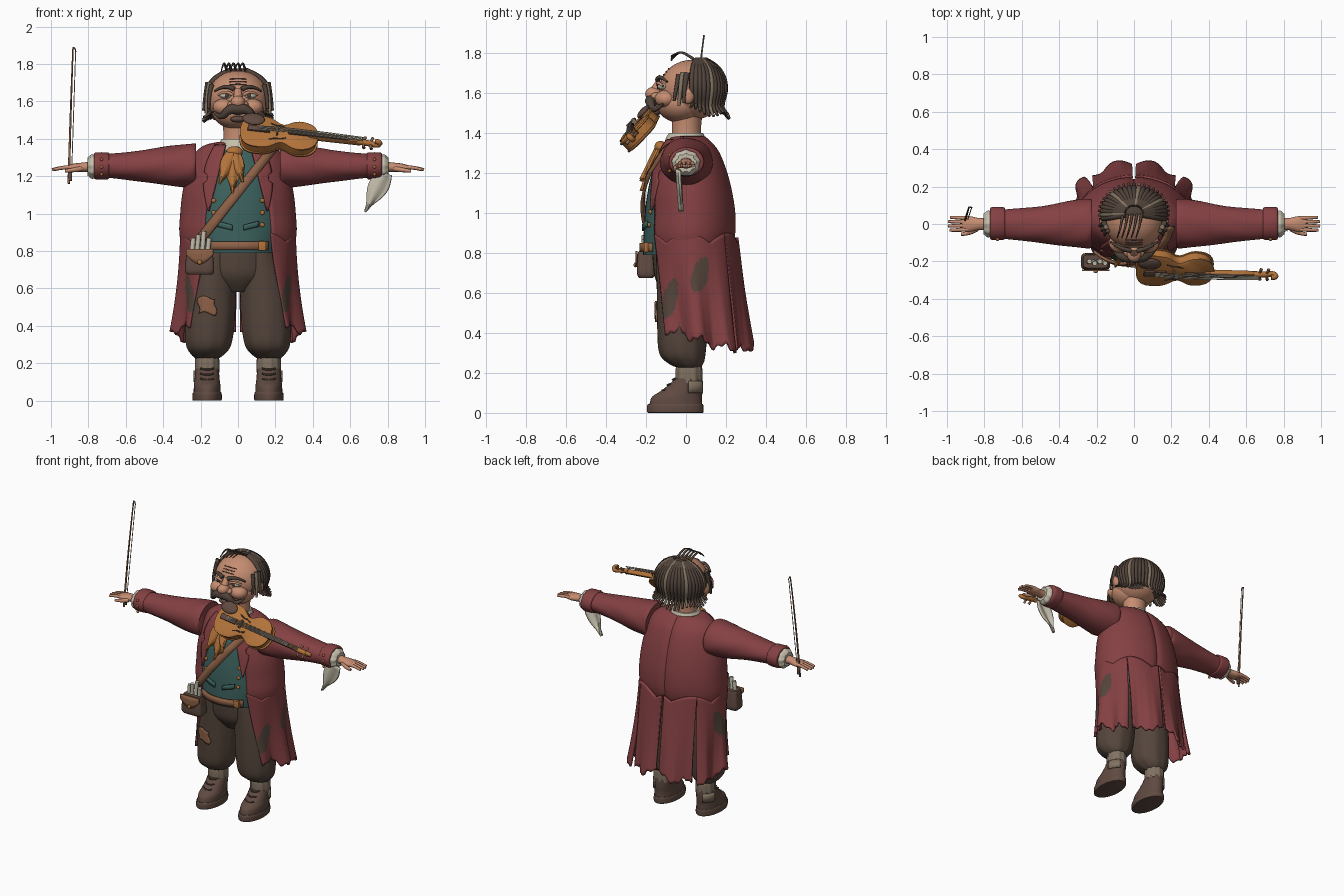
import bpy, bmesh
from math import sin, cos, pi, sqrt, exp
from mathutils import Vector, Matrix
if "Cube" in bpy.data.objects:
    bpy.data.objects.remove(bpy.data.objects["Cube"])

def paint(name, *rgb):
    m = bpy.data.materials.new(name)
    m.use_nodes = True
    m.diffuse_color = (*rgb, 1)
    m.node_tree.nodes["Principled BSDF"].inputs["Base Color"].default_value = (*rgb, 1)
    return m
RED, BROWN = paint("coat red", .235, .052, .056), paint("trouser brown", .09, .06, .045)
SKIN, HAIR = paint("skin", .56, .265, .165), paint("dark hair", .08, .055, .042)
BOOT, LEATHER = paint("boot brown", .115, .068, .053), paint("leather tan", .27, .12, .063)
TEAL, GOLD = paint("waistcoat teal", .045, .12, .11), paint("varnish gold", .44, .17, .042)
CREAM, GREY = paint("linen cream", .56, .52, .41), paint("wool grey", .22, .17, .12)

def add(name, data, mat):
    ob = bpy.data.objects.new(name, data)
    bpy.context.collection.objects.link(ob)
    data.materials.append(mat)
    return ob

def finish(bm, name, mat):
    bmesh.ops.recalc_face_normals(bm, faces=bm.faces)
    me = bpy.data.meshes.new(name)
    bm.to_mesh(me)
    bm.free()
    return add(name, me, mat)

def refine(rows, k=4):
    out = []
    for i in range(len(rows) - 1):
        p = [rows[max(0, min(len(rows) - 1, i + d))] for d in (-1, 0, 1, 2)]
        for t in (j / k for j in range(k)):
            out.append([b + .5 * t * (c - a + t * (2*a - 5*b + 4*c - d + t * (3*(b - c) + d - a))) for a, b, c, d in zip(*p)])
    return out + [list(rows[-1])]

def grid(rings, closed):
    bm = bmesh.new()
    vs = [[bm.verts.new(c) for c in r] for r in rings]
    for p, q in zip(vs, vs[1:]):
        for j in range(0 if closed else 1, len(p)):
            bm.faces.new((p[j-1], p[j], q[j], q[j-1]))
    if closed:
        bm.faces.new(vs[0])
        bm.faces.new(vs[-1])
    return bm

# rows: height, centre, half width, front y, back y
def loft(name, rows, mat, s=1, lying=False, fold=lambda a, t: 1, n=40):
    rows, rings = refine(rows), []
    for i, (z, c, rx, yf, yb) in enumerate(rows):
        polar = [(a, fold(a, i / (len(rows) - 1))) for a in (2 * pi * j / n for j in range(n))]
        ring = [(c + rx * sin(a) * f, (yf + yb) / 2 - (yb - yf) / 2 * cos(a) * f) for a, f in polar]
        rings.append([(s * z, y, x) if lying else (s * x, y, z) for x, y in ring])
    return finish(grid(rings, True), name, mat)

def sheet(name, fn, nu, nv, mat, thick=.012):
    ob = finish(grid([[fn(i / nu, j / nv) for j in range(nv + 1)] for i in range(nu + 1)], False), name, mat)
    mod = ob.modifiers.new("thickness", "SOLIDIFY")
    mod.thickness, mod.offset = thick, 0
    return ob

def ball(name, loc, size, mat):
    bm = bmesh.new()
    place = Matrix.LocRotScale(Vector(loc), None, Vector(size))
    bmesh.ops.create_uvsphere(bm, u_segments=28, v_segments=18, radius=1, matrix=place)
    return finish(bm, name, mat)

def box(name, loc, size, mat):
    bm = bmesh.new()
    bmesh.ops.create_cube(bm, size=1, matrix=Matrix.LocRotScale(Vector(loc), None, Vector(size)))
    bmesh.ops.bevel(bm, geom=bm.edges[:], offset=.003, segments=2, affect='EDGES', profile=.5)
    return finish(bm, name, mat)

def tube(name, pts, r0, r1, mat):
    cu = bpy.data.curves.new(name, 'CURVE')
    cu.dimensions, cu.bevel_depth, cu.bevel_resolution, cu.use_fill_caps, cu.resolution_u = '3D', 1, 2, True, 5
    sp = cu.splines.new('NURBS')
    sp.points.add(len(pts) - 1)
    for i, p in enumerate(pts):
        sp.points[i].co, sp.points[i].radius = (*p, 1), r0 + (r1 - r0) * i / (len(pts) - 1)
    sp.use_endpoint_u, sp.order_u = True, min(3, len(pts))
    return add(name, cu, mat)

def leaf(name, p0, p1, w, mat):
    p0, p1 = Vector(p0), Vector(p1)
    side = (p1 - p0).cross(Vector((0, 1, 0))).normalized()
    def fn(u, v):
        half = w * (.35 + .65 * sin(pi * min(1, .15 + u))) * (1 - u ** 4)
        return p0.lerp(p1, u) + side * (2*v - 1) * half + Vector((0, .008 * cos(7 * v), 0))
    return sheet(name, fn, 12, 10, mat)

def front_y(rows, x, z):
    a, b = next(((a, b) for a, b in zip(rows, rows[1:]) if b[0] <= z <= a[0]), (rows[0], rows[0]))
    t = (a[0] - z) / ((a[0] - b[0]) or 1)
    _, _, rx, yf, yb = [p + (q - p) * t for p, q in zip(a, b)]
    return (yf + yb) / 2 - (yb - yf) / 2 * sqrt(max(0, 1 - (x / rx) ** 2))

# torso: waistcoat and open coat
VEST = [(1.38, 0, .09, -.07, .08), (1.3, 0, .17, -.115, .12), (1.2, 0, .22, -.17, .14),
        (1.05, 0, .24, -.2, .18), (.92, 0, .25, -.21, .18), (.79, 0, .22, -.215, .17)]
COAT = refine([(1.375, 0, .1, -.07, .09), (1.355, 0, .18, -.095, .115), (1.3, 0, .235, -.125, .16), (1.2, 0, .268, -.16, .2),
               (1.1, 0, .29, -.18, .225), (1, 0, .3, -.185, .24), (.9, 0, .305, -.19, .24), (.82, 0, .29, -.17, .22)])
LEG = [(.82, .11, .1, -.15, .13), (.6, .138, .127, -.145, .12), (.42, .15, .132, -.142, .11),
       (.3, .157, .12, -.132, .1), (.25, .162, .09, -.09, .09), (.225, .165, .06, -.04, .07)]

def coat_point(u, v):
    z, _, rx, yf, yb = COAT[round(v * (len(COAT) - 1))]
    gap = .48 + .16 * v
    a = gap + (2 * pi - 2 * gap) * u
    return rx * sin(a), (yf + yb) / 2 - (yb - yf) / 2 * cos(a) - .012 * exp(-300 * (a - pi) ** 2), z

def outer_y(x, z):
    return min(front_y(COAT, x, z), front_y(VEST, x, z))
loft("waistcoat", VEST, TEAL)
sheet("coat_body", coat_point, 64, len(COAT) - 1, RED, .018)

# coat skirts: ruffled panels with torn hems and worn patches
def skirt(name, s, a0, a1, open0, open1):
    def fn(u, v):
        a = a0 + (a1 - a0) * u + v * (open0 * (1 - u) - open1 * u)
        top = .85 + .05 * abs(sin(3.2 * a))
        hem = .365 - .05 * cos(1.8 * (a - 2.4)) + .018 * sin(13 * a) + .009 * sin(37 * a)
        f = 1 + .075 * v ** 1.5 * cos(9 * a - .75)
        rx, yc, ry = .302 + .032 * v * v, .03 + .05 * v, .224 + .018 * v
        return s * rx * f * sin(a), yc - ry * f * cos(a), top + (hem - top) * v
    ob = sheet(name, fn, 52, 30, RED, .016)
    ob.data.materials.append(BROWN)
    for p in ob.data.polygons:
        for y, z, w, h in ((.07, .69, .04, .09), (-.075, .57, .035, .1)):
            off = p.center.z - z
            if ((p.center.y - y - .2 * off) / w) ** 2 + (off / h) ** 2 < 1 and abs(p.center.x) > .2:
                p.material_index = 1

for s, side in ((1, "left_"), (-1, "right_")):
    skirt(side + "side_skirt", s, .61, 2.34, .2, .05)
    skirt(side + "back_skirt", s, 2.34, 3.12, .05, .02)
    # sleeves, cuffs and hands
    loft(side + "sleeve", [(.225, 1.257, .115, -.12, .13), (.25, 1.257, .118, -.13, .135), (.36, 1.255, .107, -.12, .12),
                           (.5, 1.255, .086, -.1, .095), (.65, 1.255, .068, -.085, .08), (.74, 1.255, .062, -.075, .075)],
         RED, s, True, lambda a, t: 1 + .015 * sin(5 * a + 14 * t))
    loft(side + "coat_cuff", [(.69, 1.255, .066, -.078, .082), (.7, 1.255, .072, -.085, .09),
                              (.76, 1.255, .072, -.085, .09), (.77, 1.255, .06, -.07, .075)], RED, s, True)
    loft(side + "shirt_cuff", [(.75, 1.25, .055, -.06, .06), (.78, 1.25, .065, -.07, .07), (.805, 1.25, .045, -.05, .05)],
         CREAM, s, True, lambda a, t: 1 + .08 * t * sin(9 * a))
    loft(side + "palm", [(.78, 1.25, .028, -.035, .035), (.83, 1.248, .025, -.032, .032),
                         (.88, 1.245, .022, -.042, .042), (.92, 1.242, .013, -.036, .036)], SKIN, s, True)
    for i in range(4):
        y, tip = -.029 + i * .02, .975 + .02 * sin(pi * (i + .6) / 4)
        tube(side + "finger", [(s*.89, y, 1.248), (s*.94, y * 1.1, 1.248), (s*tip, y * 1.15, 1.235)], .012, .008, SKIN)
    tube(side + "thumb", [(s*.84, -.025, 1.24), (s*.88, -.052, 1.232), (s*.925, -.055, 1.228)], .015, .009, SKIN)
    for z in (1.21, 1.25, 1.29):
        ball(side + "cuff_button", (s*.73, -.083, z), (.009, .008, .009), GOLD)
    # baggy trousers, socks and boots
    loft(side + "trouser_leg", LEG, BROWN, s, fold=lambda a, t: 1 + .035 * t * cos(9 * a))
    loft(side + "sock", [(.25, .165, .055, -.04, .07), (.22, .165, .063, -.05, .08), (.15, .165, .064, -.05, .08)],
         GREY, s, fold=lambda a, t: 1 + .04 * sin(10 * a))
    loft(side + "boot", [(.172, .165, .063, -.055, .08), (.15, .165, .064, -.075, .083), (.11, .165, .067, -.125, .083),
                         (.08, .165, .071, -.17, .08), (.04, .165, .072, -.183, .08)], BOOT, s)
    loft(side + "sole", [(.045, .165, .074, -.188, .083), (.035, .165, .078, -.194, .087),
                         (.005, .165, .078, -.194, .087), (0, .165, .073, -.188, .082)], BOOT, s)
    for i in range(3):
        z, y = .172 - i * .027, -.068 - i * .026
        tube(side + "lace", [(s*.13, y + .015, z), (s*.165, y - .012, z - .012), (s*.2, y + .015, z)], .005, .005, HAIR)
    sheet(side + "boot_patch", lambda u, v: (s * (.165 + .069 * sin(1.8 + u)), -.01 - .096 * cos(1.8 + u), .1 + .06 * v),
          8, 2, GREY, .009)
    # lapels follow the coat opening
    def lapel(u, v):
        x, z = .065 + .09 * u + v * (.075 * sin(pi * (.25 + .75 * u)) * (1 if abs(u - .5) > .05 else .7) + .004), 1.365 - .35 * u
        return s * x, outer_y(x, z) - .014, z
    sheet(side + "lapel", lapel, 24, 5, RED)
    for z in (1.2 - i * .065 for i in range(5)):
        ball("waistcoat_button", (s*.13, front_y(VEST, .13, z) - .004, z), (.012, .009, .012), GOLD)
    def pocket(u, v):
        return s * (.03 + .08 * u), front_y(VEST, .03 + .08 * u, .93) - .007, .91 + .03 * v + .02 * u
    sheet(side + "waistcoat_pocket", pocket, 6, 2, TEAL)
    # face halves
    for part, x, y, z, size, mat in (
            ("ear", .165, .01, 1.585, (.02, .03, .04), SKIN), ("cheek", .075, -.1, 1.57, (.06, .055, .045), SKIN),
            ("nostril", .032, -.15, 1.583, (.024, .026, .02), SKIN), ("eye", .065, -.115, 1.632, (.034, .027, .018), CREAM),
            ("pupil", .06, -.139, 1.632, (.011, .007, .012), HAIR)):
        ball(side + part, (s * x, y, z), size, mat)
    for part, pts, r0, r1, mat in (
            ("eyelid", [(.03, -.137, 1.635), (.065, -.15, 1.663), (.105, -.115, 1.635)], .009, .007, SKIN),
            ("eyebrow", [(.02, -.142, 1.665), (.07, -.135, 1.695), (.125, -.095, 1.655)], .014, .006, HAIR),
            ("moustache", [(0, -.172, 1.56), (.05, -.185, 1.565), (.09, -.16, 1.5), (.13, -.115, 1.545)], .034, .006, HAIR),
            ("front_sideburn", [(.14, -.035, 1.69), (.16, -.05, 1.62), (.155, -.06, 1.56)], .013, .007, HAIR),
            ("mid_sideburn", [(.15, -.015, 1.7), (.172, -.03, 1.62), (.17, -.035, 1.535)], .014, .008, GREY),
            ("rear_sideburn", [(.16, .005, 1.7), (.177, -.01, 1.62), (.185, -.01, 1.55)], .015, .007, HAIR)):
        tube(side + part, [(s * x, y, z) for x, y, z in pts], r0, r1, mat)

loft("trouser_seat", [(.84, 0, .19, -.17, .15), (.75, 0, .2, -.165, .15), (.66, 0, .18, -.15, .13), (.58, 0, .08, -.09, .08)], BROWN)
def knee_patch(u, v):
    x, z = -.21 + .09 * u + .008 * sin(6 * v), .465 + .085 * v + .01 * sin(5 * u)
    return x, front_y(LEG, x + .148, z) - .009, z
sheet("knee_patch", knee_patch, 8, 8, LEATHER, .009)

# head, neck and collar
loft("neck", [(1.52, 0, .085, -.07, .085), (1.42, 0, .078, -.07, .075), (1.35, 0, .085, -.075, .08)], SKIN)
loft("shirt_collar", [(1.4, 0, .088, -.085, .085), (1.375, 0, .1, -.1, .095), (1.34, 0, .11, -.11, .1)], CREAM)
ball("skull", (0, .03, 1.615), (.164, .165, .15), SKIN)
ball("jaw", (0, -.025, 1.55), (.14, .125, .1), SKIN)
ball("nose", (0, -.162, 1.595), (.038, .042, .035), SKIN)
tube("nose_bridge", [(0, -.125, 1.66), (0, -.15, 1.62), (0, -.16, 1.6)], .02, .028, SKIN)
ball("lower_lip", (0, -.15, 1.505), (.04, .025, .018), BOOT)
for z in (1.69, 1.705, 1.72):
    y = .028 - .165 * sqrt(1 - ((z - 1.615) / .15) ** 2)
    tube("forehead_wrinkle", [(-.045, y + .006, z), (0, y, z + .003), (.045, y + .006, z)], .003, .003, BOOT)

# hair cap, locks over it and loose wisps
ball("hair_cap", (0, .06, 1.622), (.172, .138, .143), HAIR)
for i in range(25):
    a = (i / 24 - .5) * 3.6
    d, bends = Vector((sin(a), cos(a), 0)), [.25 + j * .36 for j in range(6)]
    pts = [Vector((.174 * d.x * sin(b), .06 + .139 * d.y * sin(b), 1.62 + .144 * cos(b))) for b in bends]
    drop = .045 + .025 * cos(a) + .015 * sin(7 * i)
    pts += [pts[-1] + Vector((0, 0, -drop * .5)), pts[-1] + d * .035 + Vector((0, 0, -drop))]
    tube("hair_lock", pts, .02, .007, GREY if i % 6 == 1 else HAIR)
for x in (-.06, -.035, -.01, .015, .04):
    tube("hair_wisp", [(x, .05, 1.76), (x - .01, -.01, 1.805), (x - .02, -.045, 1.8), (x - .03, -.075, 1.775 + x / 4)], .008, .003, HAIR)

# neckerchief, strap, belt, satchel and handkerchief
ball("neckerchief_knot", (-.02, -.128, 1.33), (.045, .03, .03), GOLD)
for x, z, w in ((-.1, 1.16, .045), (-.03, 1.11, .05), (.025, 1.17, .035)):
    leaf("neckerchief_tail", (-.02, -.14, 1.33), (x, -.22, z), w, GOLD)
def strap(u, v):
    x, z = .2 - .4 * u + .017 * (2*v - 1), 1.365 - .5 * u - .017 * (2*v - 1)
    return x, outer_y(x, z) - .022, z
sheet("shoulder_strap", strap, 30, 2, LEATHER, .014)
sheet("belt", lambda u, v: (-.16 + .32 * u, front_y(VEST, -.16 + .32 * u, .82) - .012, .805 + .045 * v), 20, 2, LEATHER)
box("belt_buckle", (.13, -.2, .828), (.04, .02, .05), GOLD)
loft("satchel", [(.81, -.205, .065, -.235, -.165), (.79, -.205, .07, -.242, -.16), (.7, -.205, .078, -.245, -.155),
                 (.675, -.205, .068, -.235, -.165)], BOOT, fold=lambda a, t: (sin(a) ** 6 + cos(a) ** 6) ** (-1 / 6))
sheet("satchel_flap", lambda u, v: (-.278 + .146 * u, -.248, .81 - v * (.03 + .05 * sin(pi * u))), 10, 3, LEATHER, .009)
ball("satchel_clasp", (-.205, -.254, .74), (.012, .008, .012), GOLD)
for i in range(4):
    x = -.25 + i * .028
    tube("paper_roll", [(x, -.2, .76), (x + .012, -.2 - .01 * (i % 2), .87 + .018 * (i % 3))], .013, .013, CREAM)
leaf("handkerchief", (.79, -.04, 1.22), (.68, -.025, 1.01), .055, CREAM)

# violin in its own frame: length, width, belly direction
X = Vector((.99, -.03, -.11)).normalized()
N = X.cross(Vector((0, .69, .72))).normalized()
FRAME = Matrix.Translation((.01, -.228, 1.432)) @ Matrix((X, N.cross(X), N)).transposed().to_4x4()
def outline(h, k):
    top = []
    for u in ((1 - cos(pi * i / 32)) / 2 for i in range(33)):
        w = (.12 - .02 * u) * sqrt(max(0, 1 - (2*u - 1) ** 6)) * (1 - .4 * exp(-((u - .54) / .12) ** 2))
        top.append((.21 + (u - .5) * .42 * k, w * k, h))
    return top + [(x, -y, z) for x, y, z in top[-2:0:-1]]
LAYERS = (-.038, .75), (-.03, 1), (-.022, 1), (-.02, .95), (.02, .95), (.022, 1), (.03, 1), (.038, .75)
violin = [finish(grid([outline(h, k) for h, k in LAYERS], True), "violin_body", GOLD),
          box("violin_fingerboard", (.42, 0, .05), (.32, .028, .012), BOOT), box("violin_neck", (.51, 0, .03), (.28, .024, .03), GOLD),
          box("violin_tailpiece", (.1, 0, .048), (.12, .036, .012), BOOT), box("violin_bridge", (.2, 0, .05), (.008, .055, .035), GREY),
          ball("violin_chin_rest", (.065, .07, .045), (.06, .04, .016), BOOT),
          tube("violin_scroll", [(.63, 0, .035), (.69, 0, .03), (.745, 0, .02), (.755, 0, .05), (.725, 0, .05)], .017, .013, GOLD)]
for k in (-1, 1):
    hole = [(.16, k*.06, .037), (.19, k*.045, .038), (.22, k*.05, .038), (.25, k*.035, .037)]
    violin.append(tube("violin_sound_hole", hole, .004, .004, HAIR))
    violin += [tube("violin_peg", [(x, 0, .03), (x + .01, k*.04, .03)], .005, .009, LEATHER) for x in (.66, .7)]
for y in (-.011, -.004, .004, .011):
    violin.append(tube("violin_string", [(.1, y, .056), (.2, y * 1.6, .07), (.66, y, .058)], .0025, .0025, CREAM))
for ob in violin:
    ob.matrix_world = FRAME

# bow in the right hand
tube("bow_stick", [(-.905, .015, 1.16), (-.897, .04, 1.5), (-.882, .09, 1.89)], .007, .004, LEATHER)
tube("bow_hair", [(-.89, .02, 1.2), (-.868, .088, 1.87)], .0025, .0025, CREAM)
tube("bow_tip", [(-.882, .09, 1.885), (-.872, .09, 1.89), (-.867, .088, 1.865)], .005, .003, LEATHER)
box("bow_grip", (-.898, .018, 1.2), (.022, .014, .05), BOOT)

for ob in bpy.context.collection.objects:
    ob.select_set(ob.type == 'MESH')
    if ob.type == 'MESH':
        bpy.context.view_layer.objects.active = ob
bpy.ops.object.shade_smooth_by_angle(angle=.7)
